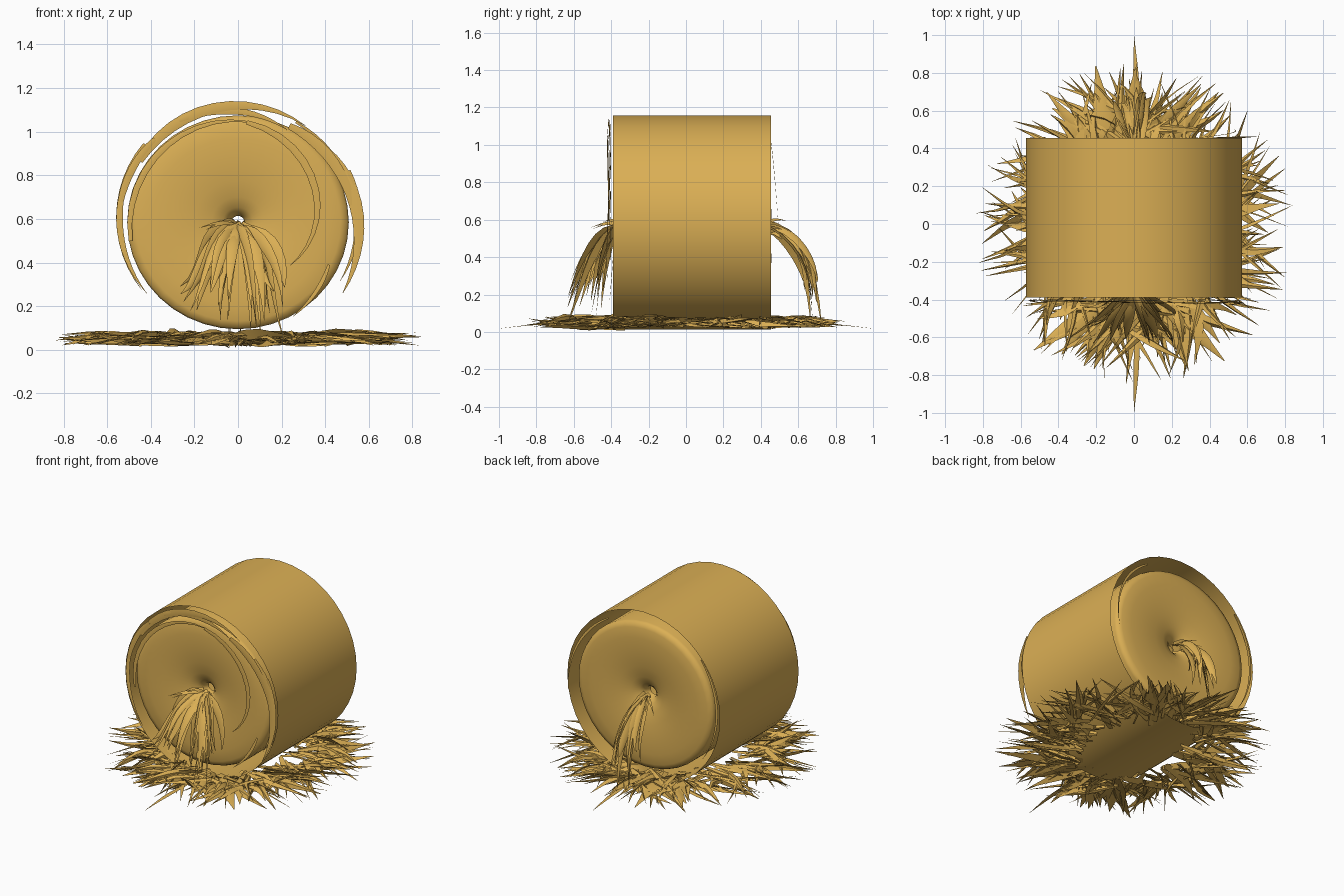
import bpy, bmesh, math, random
from mathutils import Vector

random.seed(5)
R = random.uniform
if "Cube" in bpy.data.objects:
    bpy.data.objects.remove(bpy.data.objects["Cube"])

straw = bpy.data.materials.new("golden straw")
straw.use_nodes = True
colour = (0.71, 0.43, 0.09, 1)
straw.diffuse_color = colour
straw.node_tree.nodes["Principled BSDF"].inputs["Base Color"].default_value = colour

CENTRE_Z, FRONT, BACK = 0.585, -0.39, 0.455


def finish(name, bm):
    bmesh.ops.recalc_face_normals(bm, faces=bm.faces)
    mesh = bpy.data.meshes.new(name)
    bm.to_mesh(mesh)
    bm.free()
    mesh.materials.append(straw)
    ob = bpy.data.objects.new(name, mesh)
    bpy.context.collection.objects.link(ob)
    for o in bpy.context.selected_objects:
        o.select_set(False)
    ob.select_set(True)
    bpy.context.view_layer.objects.active = ob
    bpy.ops.object.shade_smooth_by_angle(angle=math.radians(50))


def lathe(name, profile, sides, squash=1.0):
    """Turn (radius, y) points around the bale axis."""
    bm = bmesh.new()
    rings = []
    for r, y in profile:
        angles = [math.tau * i / sides for i in range(sides)]
        rings.append([bm.verts.new((r * math.cos(a), y, CENTRE_Z + r * squash * math.sin(a)))
                      for a in angles])
    for a, b in zip(rings, rings[1:]):
        for i in range(sides):
            j = (i + 1) % sides
            bm.faces.new((a[i], b[i], b[j], a[j]))
    finish(name, bm)


def bezier(a, b, c, d, n=6):
    pts = []
    for i in range(n + 1):
        t = i / n
        s = 1 - t
        pts.append(a * s**3 + b * 3 * s * s * t + c * 3 * s * t * t + d * t**3)
    return pts


def blade(bm, pts, width, facing, fold=0.3):
    """A closed three-sided tapering leaf, its ridge turned towards facing."""
    rows = []
    n = len(pts) - 1
    for i, p in enumerate(pts):
        tangent = (pts[min(i + 1, n)] - pts[max(i - 1, 0)]).normalized()
        side = tangent.cross(facing).normalized()
        ridge = side.cross(tangent)
        t = i / n
        w = width * 0.5 * (0.04 + 0.96 * math.sin(math.pi * (0.12 + 0.88 * t) ** 0.8))
        rows.append([bm.verts.new(q) for q in
                     (p - side * w, p + ridge * w * fold, p + side * w)])
    for a, b in zip(rows, rows[1:]):
        for k in range(3):
            m = (k + 1) % 3
            bm.faces.new((a[k], a[m], b[m], b[k]))
    bm.faces.new(rows[0])
    bm.faces.new(rows[-1])


# Outer wrap, an open sleeve
lathe("outer_wrap", [(0.572, FRONT), (0.572, BACK)], 40)

# Rolled core with nearly flush, dimpled ends and a small open centre
end = [(0.03, 0.12), (0.04, 0.08), (0.07, 0.052), (0.12, 0.033), (0.2, 0.016),
       (0.3, 0.006), (0.4, 0.004), (0.47, 0.01), (0.5, 0.02), (0.508, 0.04)]
lathe("rolled_core", [(r, FRONT + d) for r, d in end]
      + [(r, BACK - d) for r, d in reversed(end)], 40, 0.965)

# Loose straw lying around the bale
bm = bmesh.new()
for i in range(300):
    a = R(0, math.tau)
    out = Vector((math.cos(a), math.sin(a), 0))
    across = Vector((-out.y, out.x, 0))
    slant = R(-0.3, 0.3)
    start = Vector((out.x * R(0.24, 0.52), out.y * R(0.34, 0.54), 0)) - across * slant * 0.5
    tip = out * R(0.58, 0.86) + across * slant * 0.6
    start.z = R(0.025, 0.065)
    tip.z = R(0.02, 0.085)
    mid = start.lerp(tip, 0.5) + across * R(-0.05, 0.05)
    mid.z = R(0.03, 0.085)
    width = R(0.02, 0.06)
    roll = R(-1.2, 1.2)
    facing = across * math.sin(roll) + Vector((0, 0, random.choice((1, 1, -1)) * math.cos(roll)))
    blade(bm, bezier(start, mid, mid, tip, 4), width, facing, 0.6)

# Broad leaves at the two ends, and the longest tips
for i in range(30):
    sign = 1 if i % 2 else -1
    x = R(-0.34, 0.34)
    start = Vector((x * 0.55, sign * R(0.3, 0.45), R(0.02, 0.04)))
    tip = Vector((x * 1.7, sign * (R(0.6, 0.88) - abs(x) * 0.3), R(0.02, 0.06)))
    mid = start.lerp(tip, 0.5) + Vector((R(-0.05, 0.05), 0, R(0.01, 0.04)))
    blade(bm, bezier(start, mid, mid, tip), R(0.06, 0.12), Vector((R(-0.6, 0.6), 0, 1)))
for sign in (-1, 1):
    start = Vector((0.02, sign * 0.55, 0.04))
    tip = Vector((0, sign, 0.018))
    mid = Vector((0.01, sign * 0.8, 0.04))
    blade(bm, bezier(start, mid, mid, tip), 0.03, Vector((0, 0, 1)))
finish("ground_straw", bm)


def tuft(name, y, sign, count, spread, near, reach, bulge):
    """Straw spilling from the centre of one end and drooping down."""
    bm = bmesh.new()
    for i in range(count):
        x = R(-spread, spread)
        far = R(near, reach)
        low = R(0.04, 0.3)
        start = Vector((R(-0.03, 0.03), y - sign * 0.05, R(0.55, 0.585)))
        lift = Vector((x * R(0.4, 0.9), y + sign * far * bulge * 0.6, R(0.5, 0.58)))
        drop = Vector((x * R(0.4, 1), y + sign * far * bulge, R(0.28, 0.44)))
        tip = Vector((x, y + sign * far * (1 - low * 0.7), low))
        blade(bm, bezier(start, lift, drop, tip, 8), R(0.03, 0.075),
              Vector((R(-1.5, 1.5), sign, 0.3)), 0.4)
    # A few short wisps round the opening
    for i in range(5):
        start = Vector((0, y - sign * 0.04, 0.575))
        tip = Vector((R(-0.2, 0.1), y + sign * R(0.03, 0.12), R(0.5, 0.6)))
        mid = start.lerp(tip, 0.5) + Vector((0, 0, 0.02))
        blade(bm, bezier(start, mid, mid, tip), 0.018, Vector((0, sign, 0.5)))
    finish(name, bm)


tuft("front_tuft", FRONT, -1, 30, 0.27, 0.06, 0.29, 0.6)
tuft("back_tuft", BACK, 1, 14, 0.12, 0.2, 0.33, 0.85)


def arc(bm, r0, r1, a0, a1, y0, y1, width, facing):
    """Straw strand curling around the end, angles in degrees from +x."""
    pts = []
    n = 12
    for i in range(n + 1):
        t = i / n
        a = math.radians(a0 + (a1 - a0) * t)
        r = r0 + (r1 - r0) * t
        pts.append(Vector((r * math.cos(a), y0 + (y1 - y0) * t, CENTRE_Z + r * math.sin(a))))
    blade(bm, pts, width, facing, 0.15)


# Curled strands on the front rim
bm = bmesh.new()
toward_front = Vector((0, -1, 0))
for strand in ((0.53, 0.54, 148, 55, -0.40, -0.42, 0.05),
               (0.54, 0.48, 120, 62, -0.41, -0.40, 0.035),
               (0.50, 0.54, 62, -10, -0.42, -0.41, 0.05),
               (0.52, 0.58, 40, -34, -0.40, -0.43, 0.06),
               (0.56, 0.54, 25, -30, -0.41, -0.40, 0.03),
               (0.54, 0.55, 135, 190, -0.41, -0.40, 0.035),
               (0.55, 0.53, 160, 218, -0.40, -0.42, 0.03),
               (0.50, 0.46, 190, 75, -0.40, -0.42, 0.03),
               (0.46, 0.31, 85, -40, -0.42, -0.40, 0.035),
               (0.46, 0.50, -25, -60, -0.39, -0.41, 0.02)):
    arc(bm, *strand, toward_front)
finish("front_strands", bm)

# Thin strands on the back rim
bm = bmesh.new()
for strand in ((0.56, 0.54, 140, 215, 0.45, 0.46, 0.02),
               (0.53, 0.54, 60, -10, 0.45, 0.50, 0.016)):
    arc(bm, *strand, Vector((0, 1, 0)))
finish("back_strands", bm)
